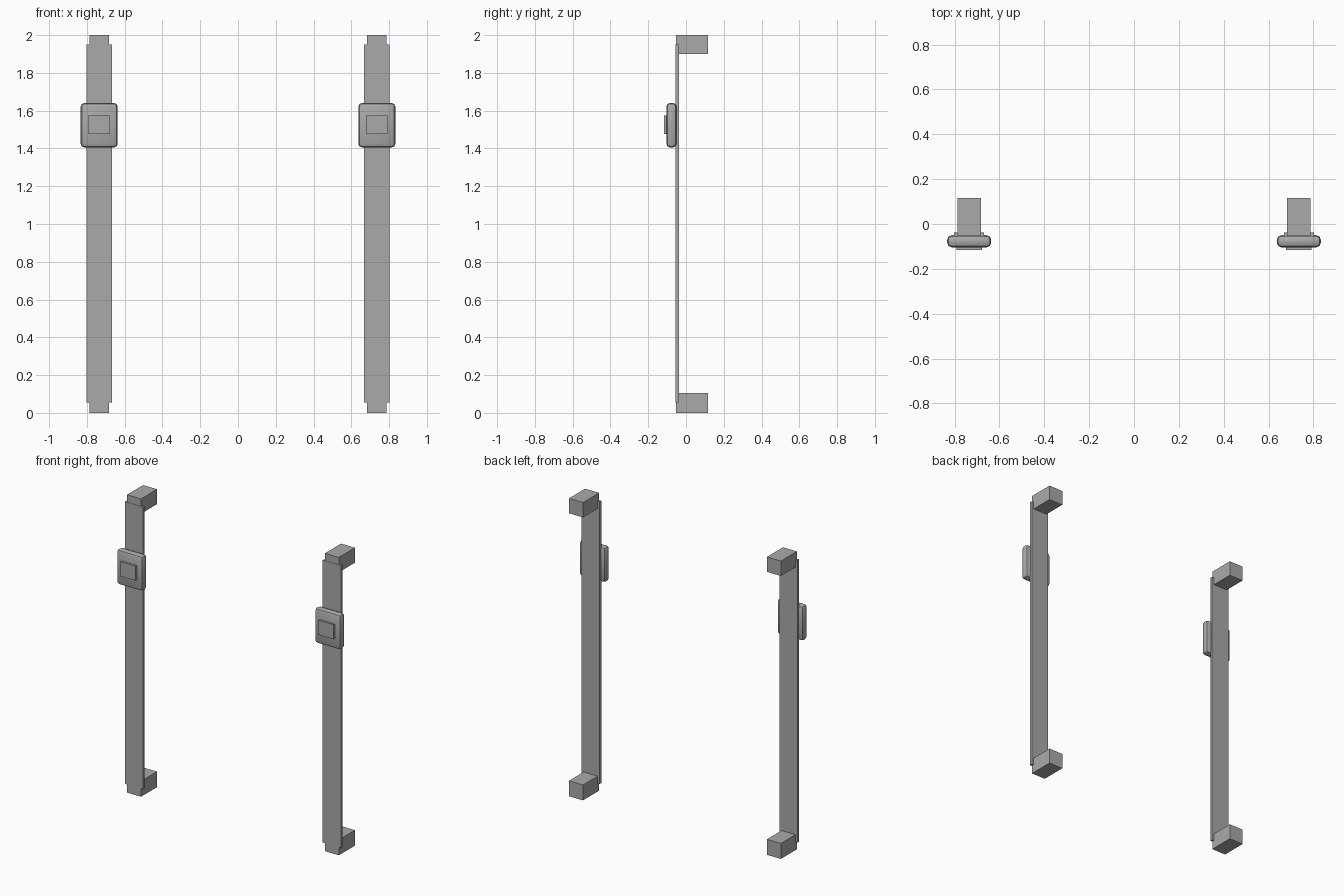
import bpy

if "Cube" in bpy.data.objects:
    bpy.data.objects.remove(bpy.data.objects["Cube"])

grey = bpy.data.materials.new("plain grey")
grey.diffuse_color = (0.4, 0.4, 0.4, 1)
grey.use_nodes = True
grey.node_tree.nodes["Principled BSDF"].inputs["Base Color"].default_value = grey.diffuse_color


def box(name, x, y, z, bevel=0):
    """Box from (min, max) ranges, with optional rounded edges."""
    bpy.ops.mesh.primitive_cube_add(size=1, location=[sum(r) / 2 for r in (x, y, z)])
    ob = bpy.context.object
    ob.name = name
    ob.scale = [r[1] - r[0] for r in (x, y, z)]
    bpy.ops.object.transform_apply(location=False, rotation=False, scale=True)
    ob.data.materials.append(grey)
    if bevel:
        mod = ob.modifiers.new("rounded edges", "BEVEL")
        mod.width = bevel
        mod.segments = 2
        bpy.ops.object.modifier_apply(modifier=mod.name)
        bpy.ops.object.shade_smooth_by_angle(angle=0.6)
    return ob


def span(c, width):
    return (c - width / 2, c + width / 2)


for side, cx in (("left", -0.735), ("right", 0.735)):
    # long flat strap
    box(side + "_strap", span(cx, 0.134), (-0.055, -0.037), (0.055, 1.95))
    # end blocks reaching backwards
    box(side + "_bottom_block", span(cx, 0.104), (-0.053, 0.117), (0, 0.104))
    box(side + "_top_block", span(cx, 0.104), (-0.053, 0.117), (1.9, 2))
    # rounded buckle with its push button
    box(side + "_buckle", span(cx, 0.196), (-0.104, -0.05), (1.405, 1.641), 0.02)
    box(side + "_button", span(cx, 0.114), (-0.117, -0.09), (1.476, 1.574))
